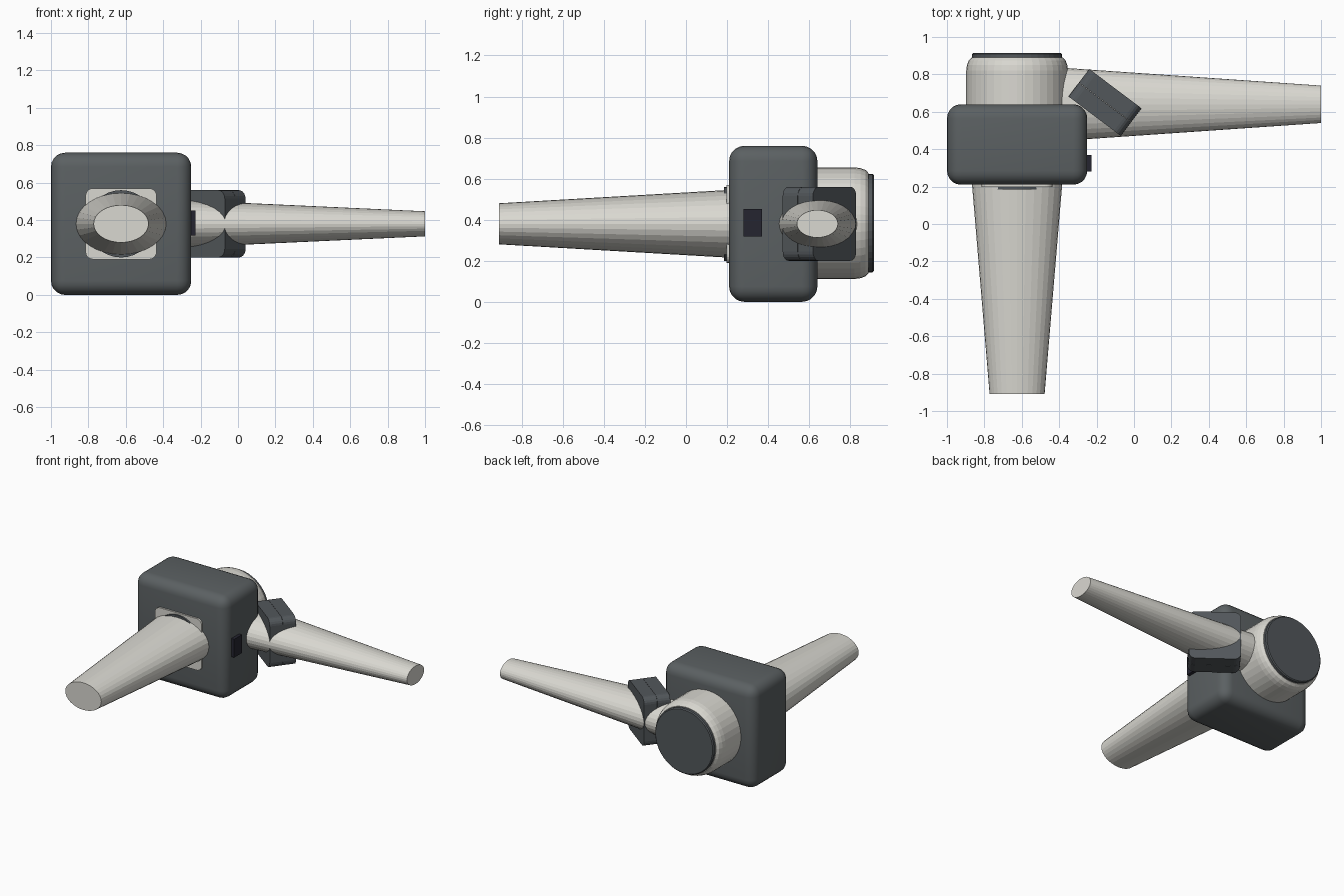
import bpy, bmesh
from math import pi, radians, cos, sin
from mathutils import Matrix, Vector

if "Cube" in bpy.data.objects:
    bpy.data.objects.remove(bpy.data.objects["Cube"], do_unlink=True)


def material(name, color):
    m = bpy.data.materials.new(name)
    m.use_nodes = True
    m.diffuse_color = (*color, 1)
    m.node_tree.nodes["Principled BSDF"].inputs["Base Color"].default_value = (*color, 1)
    return m


ivory = material("warm ivory", (0.70, 0.69, 0.64))
slate = material("slate grey", (0.105, 0.118, 0.123))
dark_slate = material("dark slate", (0.085, 0.096, 0.105))
ink = material("ink black", (0.018, 0.018, 0.03))

CX, CZ = -0.625, 0.38          # axis of the main body
ARM_Y = 0.64                   # axis of the side arm
ALONG_Y = Matrix.Rotation(pi / 2, 4, 'X')    # local z -> -y
ALONG_X = Matrix.Rotation(pi / 2, 4, 'Y')    # local z -> +x


def finish(name, bm, mat):
    bmesh.ops.recalc_face_normals(bm, faces=bm.faces)
    mesh = bpy.data.meshes.new(name)
    bm.to_mesh(mesh)
    bm.free()
    obj = bpy.data.objects.new(name, mesh)
    mesh.materials.append(mat)
    bpy.context.collection.objects.link(obj)
    return obj


def rings(name, profile, mat, matrix, sides=32):
    """Loft elliptical rings (rx, ry, z) and cap both ends."""
    bm = bmesh.new()
    loops = [[bm.verts.new((rx * cos(2 * pi * i / sides), ry * sin(2 * pi * i / sides), z))
              for i in range(sides)] for rx, ry, z in profile]
    for a, b in zip(loops, loops[1:]):
        for i in range(sides):
            j = (i + 1) % sides
            bm.faces.new((a[i], a[j], b[j], b[i]))
    bm.faces.new(loops[0])
    bm.faces.new(loops[-1])
    bm.transform(matrix)
    return finish(name, bm, mat)


def block(name, size, matrix, mat, radius=0.0, axis=None):
    """Box with rounded edges: all of them, or only those along one axis."""
    bm = bmesh.new()
    bmesh.ops.create_cube(bm, size=1)
    bmesh.ops.scale(bm, vec=size, verts=bm.verts)
    if radius:
        edges = [e for e in bm.edges if axis is None
                 or abs((e.verts[0].co - e.verts[1].co).normalized()[axis]) > 0.9]
        bmesh.ops.bevel(bm, geom=edges, offset=radius, segments=5,
                        profile=0.5, affect='EDGES')
    bm.transform(matrix)
    return finish(name, bm, mat)


def at(x, y, z):
    return Matrix.Translation(Vector((x, y, z)))


# Main housing with its rounded edges
housing = block("housing", (0.75, 0.43, 0.76), at(CX, 0.425, CZ), slate, 0.075)
housing.data.polygons.foreach_set("use_smooth", [True] * len(housing.data.polygons))

# Front mounting plate and collar
block("front_plate", (0.38, 0.04, 0.38), at(CX, 0.217, CZ), ivory, 0.04, axis=1)
rings("front_collar", [(0.18, 0.18, 0), (0.18, 0.18, 0.055)], dark_slate,
      at(CX, 0.24, CZ) @ ALONG_Y)

# Tapered front arm
rings("front_arm", [(0.241, 0.165, 0), (0.147, 0.1, 1.12)], ivory,
      at(CX, 0.21, CZ) @ ALONG_Y)

# Rear hub and its end cap, lofted towards +y
BACK = Matrix.Rotation(-pi / 2, 4, 'X')
rings("rear_hub", [(r, r, z) for r, z in
                   ((0.272, 0), (0.272, 0.22), (0.268, 0.25), (0.259, 0.275), (0.243, 0.29))],
      ivory, at(CX, 0.6, CZ + 0.003) @ BACK, 40)
rings("rear_cap", [(r, r, z) for r, z in
                   ((0.24, 0), (0.24, 0.038), (0.233, 0.045))],
      dark_slate, at(CX, 0.87, CZ + 0.003) @ BACK, 40)

# Tapered side arm (local x maps to -z, local y stays y)
rings("side_arm", [(0.134, 0.2, 0), (0.067, 0.1, 1.45)], ivory,
      at(-0.45, ARM_Y, CZ) @ ALONG_X)

# Clamp of two stacked rounded plates, turned across the side arm
clamp = at(-0.155, 0.65, CZ) @ Matrix.Rotation(radians(-37), 4, 'Z')
for name, side in (("front_clamp_plate", -1), ("rear_clamp_plate", 1)):
    block(name, (0.35, 0.0915, 0.36), clamp @ at(0, side * 0.0465, 0),
          dark_slate, 0.045, axis=1)

# Small socket on the left side of the housing
block("side_socket", (0.04, 0.09, 0.135), at(-0.247, 0.325, 0.385), ink)

# Soft shading on the housing, crisp facets elsewhere
bpy.ops.object.select_all(action='DESELECT')
housing.select_set(True)
bpy.context.view_layer.objects.active = housing
bpy.ops.object.shade_smooth_by_angle(angle=radians(30))
